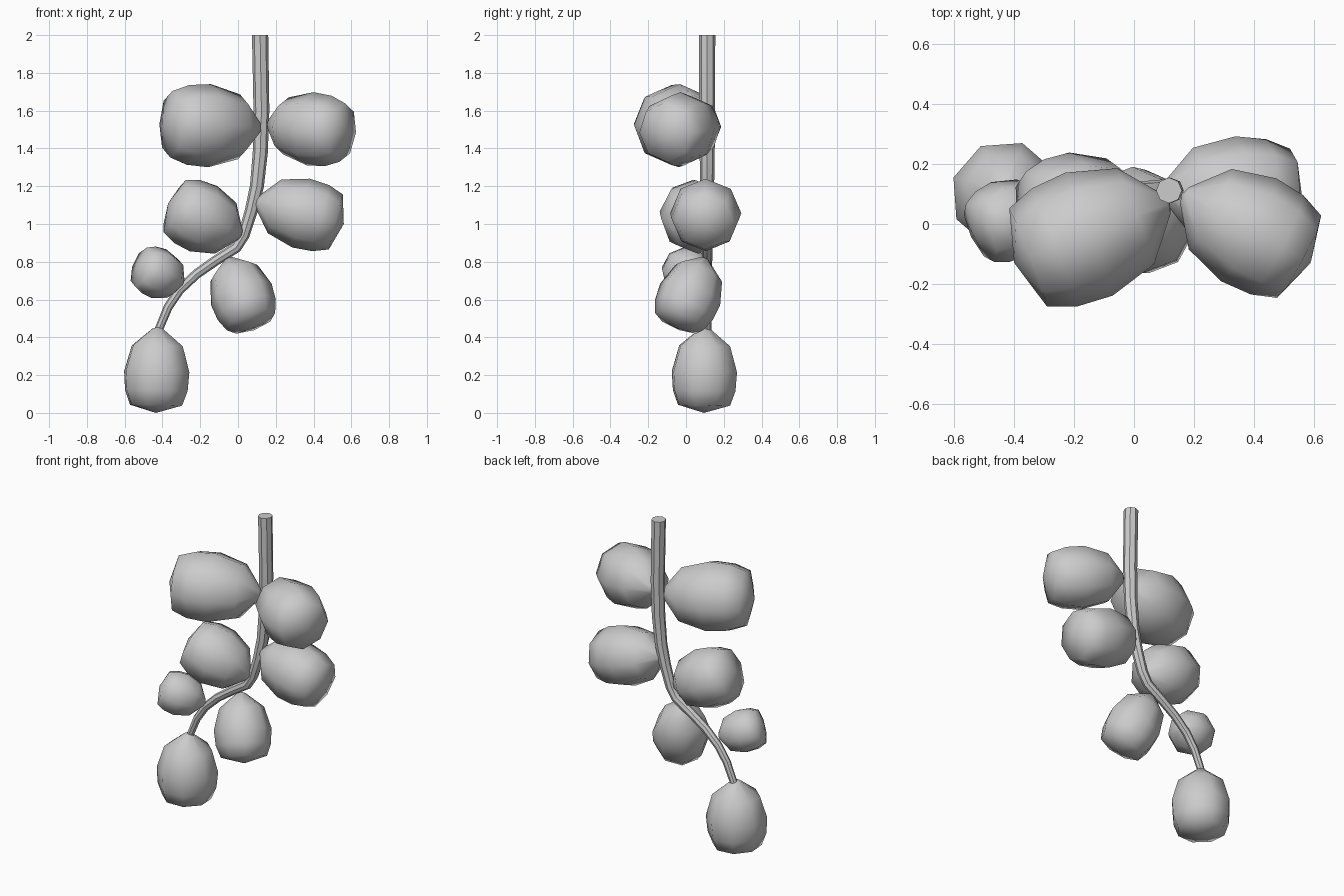
import bpy, bmesh, math
from mathutils import Vector

if "Cube" in bpy.data.objects:
    bpy.data.objects.remove(bpy.data.objects["Cube"])

SIDES = 8
# Egg profile: (fraction of length from stem end, fraction of radius)
EGG = [(0.02, 0.16), (0.22, 0.78), (0.52, 1.0), (0.74, 0.96), (0.91, 0.80)]


def berry(name, tip, end, radius):
    """Low-poly egg with its narrow end at tip and blunt end at end."""
    tip, end = Vector(tip), Vector(end)
    axis = end - tip
    rot = axis.to_track_quat('Z', 'Y')
    bm = bmesh.new()
    rings = []
    for t, r in EGG:
        ring = []
        for i in range(SIDES):
            a = 2 * math.pi * i / SIDES
            p = Vector((math.cos(a), math.sin(a), 0)) * r * radius
            ring.append(bm.verts.new(tip + axis * t + rot @ p))
        rings.append(ring)
    poles = bm.verts.new(tip), bm.verts.new(end)
    for i in range(SIDES):
        j = (i + 1) % SIDES
        for a, b in zip(rings, rings[1:]):
            bm.faces.new((a[i], a[j], b[j], b[i]))
        bm.faces.new((poles[0], rings[0][j], rings[0][i]))
        bm.faces.new((poles[1], rings[-1][i], rings[-1][j]))
    bmesh.ops.recalc_face_normals(bm, faces=bm.faces)
    for f in bm.faces:
        f.smooth = True
    me = bpy.data.meshes.new(name)
    bm.to_mesh(me)
    bm.free()
    bpy.context.collection.objects.link(bpy.data.objects.new(name, me))


# Tapered hanging stem: x, z, radius
path = [(0.117, 2.0, 0.043), (0.124, 1.6, 0.042), (0.118, 1.38, 0.040),
        (0.10, 1.2, 0.037), (0.07, 1.07, 0.034), (0.03, 0.94, 0.031),
        (-0.01, 0.875, 0.029), (-0.12, 0.805, 0.027), (-0.22, 0.735, 0.026),
        (-0.31, 0.65, 0.025), (-0.37, 0.56, 0.024), (-0.42, 0.44, 0.022)]
cu = bpy.data.curves.new("stem", 'CURVE')
cu.dimensions = '3D'
cu.bevel_depth = 1.0
cu.bevel_resolution = 2
cu.use_fill_caps = True
sp = cu.splines.new('POLY')
sp.points.add(len(path) - 1)
for p, (x, z, r) in zip(sp.points, path):
    p.co = (x, 0.112, z, 1)
    p.radius = r
stem = bpy.data.objects.new("stem", cu)
bpy.context.collection.objects.link(stem)
bpy.context.view_layer.objects.active = stem
stem.select_set(True)
bpy.ops.object.convert(target='MESH')
bpy.ops.object.shade_smooth_by_angle(angle=math.radians(40))

# Berries hanging off alternate sides of the stem
berry("berry_top_left", (0.12, 0.07, 1.51), (-0.40, -0.13, 1.53), 0.22)
berry("berry_top_right", (0.16, 0.10, 1.53), (0.59, -0.13, 1.48), 0.195)
berry("berry_middle_right", (0.09, 0.11, 1.12), (0.56, 0.10, 1.00), 0.188)
berry("berry_middle_left", (0.02, 0.09, 0.94), (-0.37, 0.02, 1.11), 0.188)
berry("berry_small_left", (-0.29, 0.08, 0.69), (-0.535, -0.04, 0.78), 0.136)
berry("berry_lower_right", (-0.05, 0.10, 0.82), (0.08, -0.05, 0.45), 0.17)
berry("berry_bottom", (-0.425, 0.10, 0.455), (-0.435, 0.095, 0.0), 0.182)
